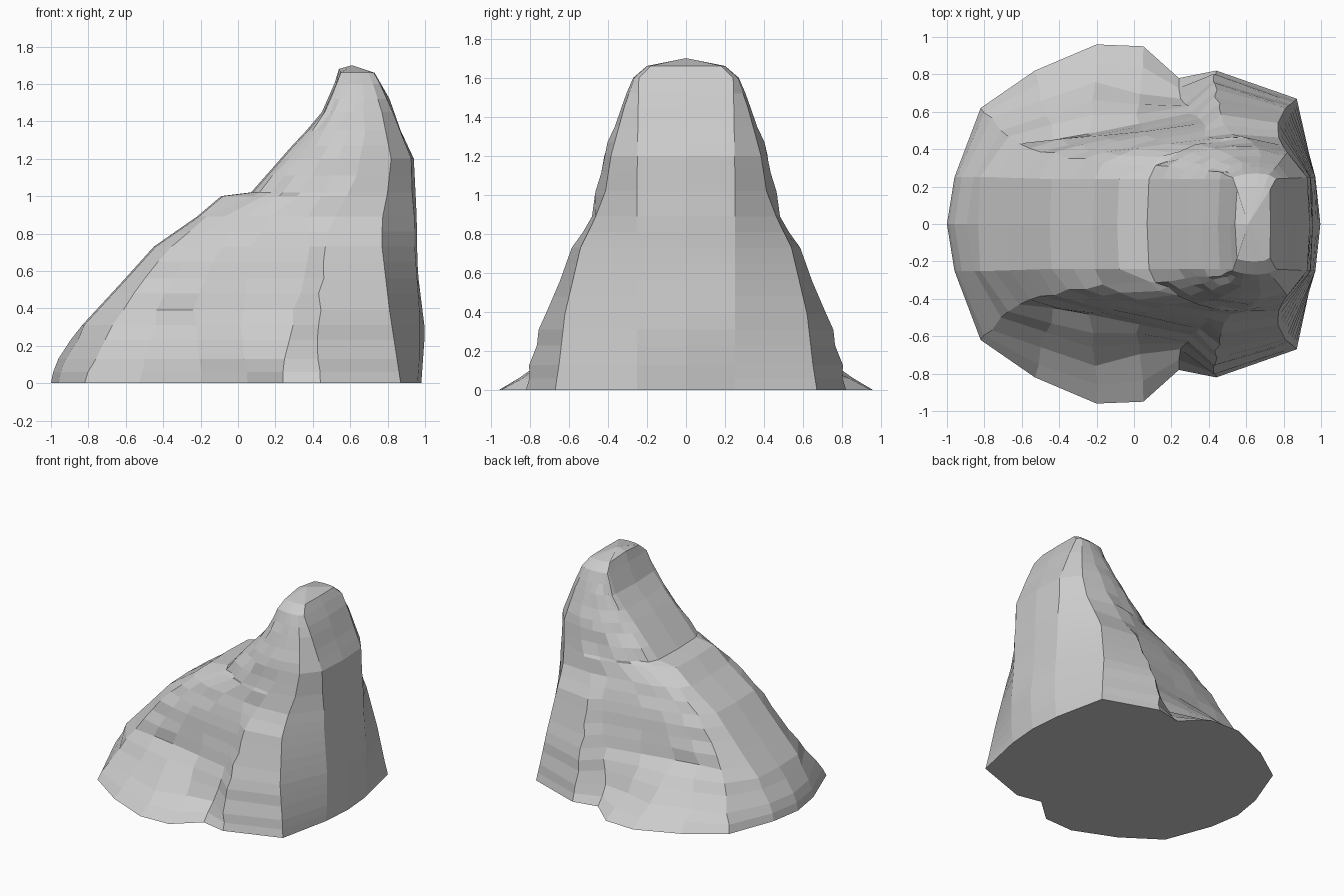
import bpy, bmesh, random

if "Cube" in bpy.data.objects:
    bpy.data.objects.remove(bpy.data.objects["Cube"])

random.seed(4)

# ridge line and back face seen from the front, and flank half width: (z, value)
SLOPE = [(0, -1), (.1, -.98), (.27, -.87), (.53, -.63), (.73, -.45), (.89, -.22), (1.0, -.09),
         (1.02, .07), (1.27, .29), (1.43, .44), (1.6, .515), (1.66, .54)]
BACK = [(0, .98), (.28, 1.0), (.6, .96), (.9, .955), (1.2, .94), (1.35, .87), (1.52, .81), (1.66, .73)]
WIDTH = [(1.02, .455), (1.2, .42), (1.45, .335), (1.6, .27), (1.66, .2)]

# lower half outlines (x, y) by height, from the ridge edge round the flank to the back
OUTLINES = {
    0: [(-.96, .25), (-.82, .62), (-.53, .82), (-.2, .96), (.05, .95), (.24, .78), (.44, .82), (.87, .67), (.96, .25)],
    .13: [(-.94, .25), (-.77, .56), (-.5, .66), (-.21, .76), (.04, .70), (.24, .68), (.44, .80), (.85, .65), (.97, .25)],
    .39: [(-.75, .25), (-.61, .42), (-.43, .46), (-.23, .49), (.02, .54), (.30, .60), (.43, .72), (.81, .62), (.97, .25)],
    .73: [(-.44, .24), (-.36, .36), (-.25, .40), (-.1, .44), (.08, .48), (.38, .52), (.46, .575), (.77, .54), (.945, .25)],
    .87: [(-.24, .24), (-.2, .33), (-.12, .37), (0, .40), (.14, .44), (.36, .47), (.50, .49), (.77, .47), (.945, .25)],
}
# one unit outline scaled to the spire above the shoulder
SPIRE_X = [.01, .05, .12, .2, .3, .45, .6, .83, .98]
SPIRE_Y = [0, .3, .5, .68, .85, .97, 1, .8, .05]


def along(curve, z):
    for (z0, a), (z1, b) in zip(curve, curve[1:]):
        if z <= z1:
            return a + (b - a) * (z - z0) / (z1 - z0)
    return curve[-1][1]


for z, w in WIDTH:
    l, r, core = along(SLOPE, z), along(BACK, z), min(.24, w * .9)
    OUTLINES[z] = [(l + u * (r - l), core + v * (w - core)) for u, v in zip(SPIRE_X, SPIRE_Y)]


def ring(z):
    l, r = along(SLOPE, z), along(BACK, z)
    half = []
    for i in range(9):
        # the craggy flank is roughened, the ridge and the back stay clean
        rough = .014 if 0 < i < 7 and 0 < z < 1.5 else 0
        x = along([(k, o[i][0]) for k, o in OUTLINES.items()], z) + random.uniform(-rough, rough)
        y = along([(k, o[i][1]) for k, o in OUTLINES.items()], z) + random.uniform(-rough, rough) * .8
        if i == 0:
            x = l + (.04 if z < .3 else .01)
        half.append((max(x, l), y, z))
    return [(l, 0, z)] + half + [(r, 0, z)] + [(x, -y, z) for x, y, z in reversed(half)]


# rock body: stacked rings with a flat base
bm = bmesh.new()
heights = [0, .06, .13, .23, .31, .39, .48, .56, .65, .73, .81, .89, 1.0, 1.02, 1.11, 1.2,
           1.27, 1.35, 1.45, 1.52, 1.6, 1.66]
rings = [[bm.verts.new(p) for p in ring(z)] for z in heights]
n = len(rings[0])
for a, b in zip(rings, rings[1:]):
    for i in range(n):
        j = (i + 1) % n
        bm.faces.new((a[i], a[j], b[j], b[i]))
bm.faces.new(rings[0])

# summit cap: fan rising to a low peak
rings[-1][0].co.z = 1.68
peak = bm.verts.new((.61, 0, 1.70))
for i in range(n):
    bm.faces.new((rings[-1][i], rings[-1][(i + 1) % n], peak))
bmesh.ops.recalc_face_normals(bm, faces=bm.faces)
mesh = bpy.data.meshes.new("rock_outcrop")
bm.to_mesh(mesh)
bm.free()
bpy.context.collection.objects.link(bpy.data.objects.new("rock_outcrop", mesh))
